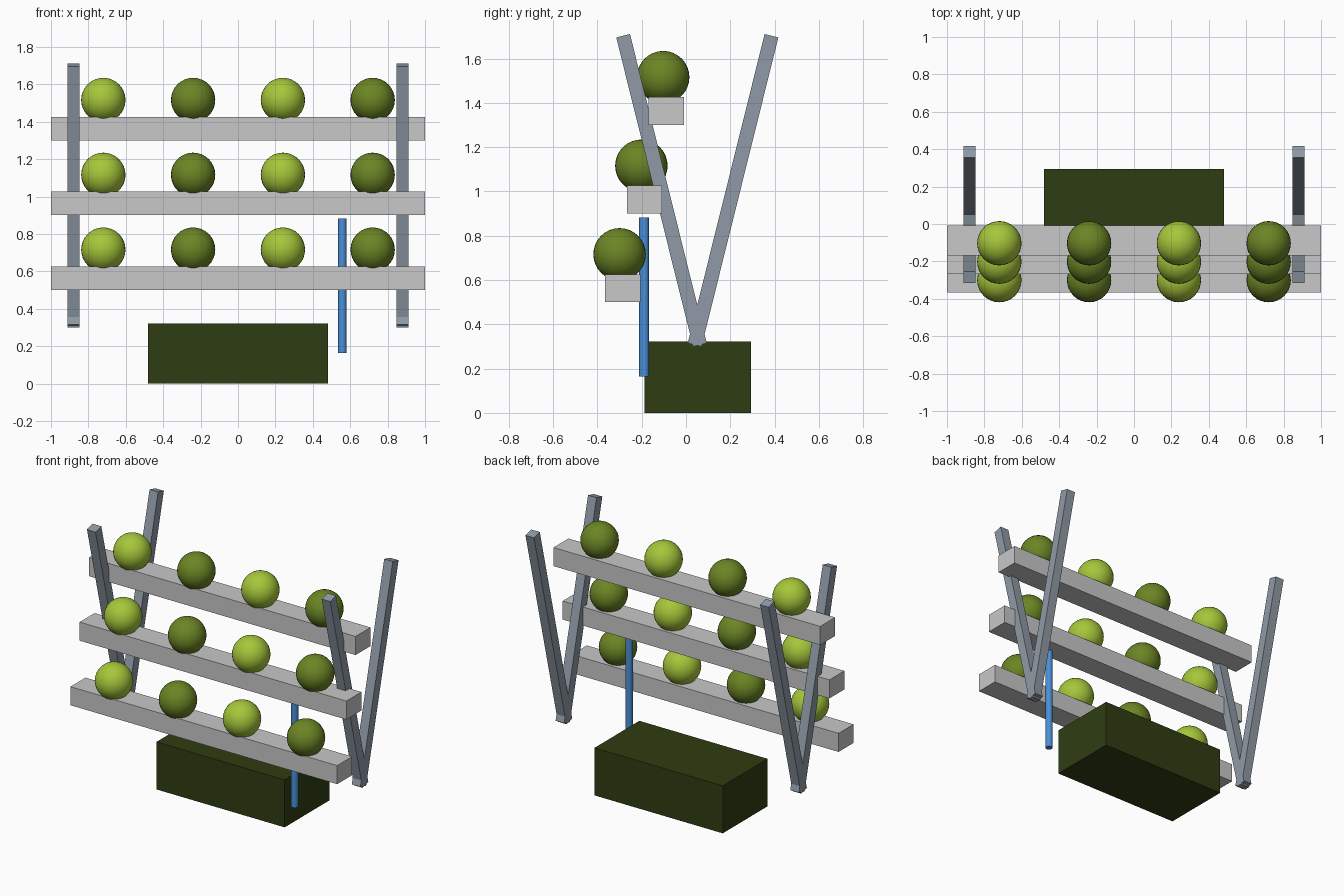
import bpy
import math
from mathutils import Vector

if "Cube" in bpy.data.objects:
    bpy.data.objects.remove(bpy.data.objects["Cube"])


def material(name, rgb):
    m = bpy.data.materials.new(name)
    m.diffuse_color = (*rgb, 1.0)
    m.use_nodes = True
    m.node_tree.nodes["Principled BSDF"].inputs["Base Color"].default_value = m.diffuse_color
    return m


GREY = material("light grey", (0.58, 0.58, 0.58))
STEEL = material("slate grey", (0.28, 0.33, 0.385))
LIME = material("lime green", (0.38, 0.57, 0.042))
OLIVE = material("olive green", (0.148, 0.235, 0.018))
DARK = material("dark olive", (0.028, 0.046, 0.006))
BLUE = material("blue", (0.069, 0.279, 0.69))


def finish(name, mat):
    ob = bpy.context.object
    ob.name = name
    ob.data.materials.append(mat)
    return ob


def box(name, centre, size, mat, tilt=0.0):
    bpy.ops.mesh.primitive_cube_add(size=1, location=centre, rotation=(tilt, 0, 0))
    ob = finish(name, mat)
    ob.scale = size
    return ob


# Base block
box("base_block", (0, 0.053, 0.161), (0.962, 0.48, 0.322), DARK)

# V-shaped frames: two crossing legs on each side
for side, x in (("left", -0.88), ("right", 0.88)):
    for part, s in (("front", -1), ("back", 1)):
        foot = Vector((x, 0.051 - s * 0.012, 0.307))
        top = Vector((x, 0.051 + s * 0.335, 1.703))
        d = top - foot
        box(f"{side}_{part}_leg", (foot + top) / 2, (0.064, 0.064, d.length),
            STEEL, -math.atan2(d.y, d.z))

# Three stepped rails, each carrying four balls of alternating colour
for row in range(3):
    y, z = -0.286 + 0.0985 * row, 0.5 + 0.4 * row
    box(f"rail_{row + 1}", (0, y, z + 0.063), (2.0, 0.16, 0.126), GREY)
    for i in range(4):
        bpy.ops.mesh.primitive_uv_sphere_add(
            segments=32, ring_count=16, radius=0.1185,
            location=(-0.72 + 0.48 * i, y - 0.014, z + 0.216))
        finish(f"ball_{row + 1}_{i + 1}", OLIVE if i % 2 else LIME)
        bpy.ops.object.shade_smooth()

# Upright blue rod
bpy.ops.mesh.primitive_cylinder_add(vertices=24, radius=0.0225, depth=0.718,
                                    location=(0.558, -0.189, 0.523))
finish("rod", BLUE)
bpy.ops.object.shade_smooth_by_angle(angle=math.radians(40))
